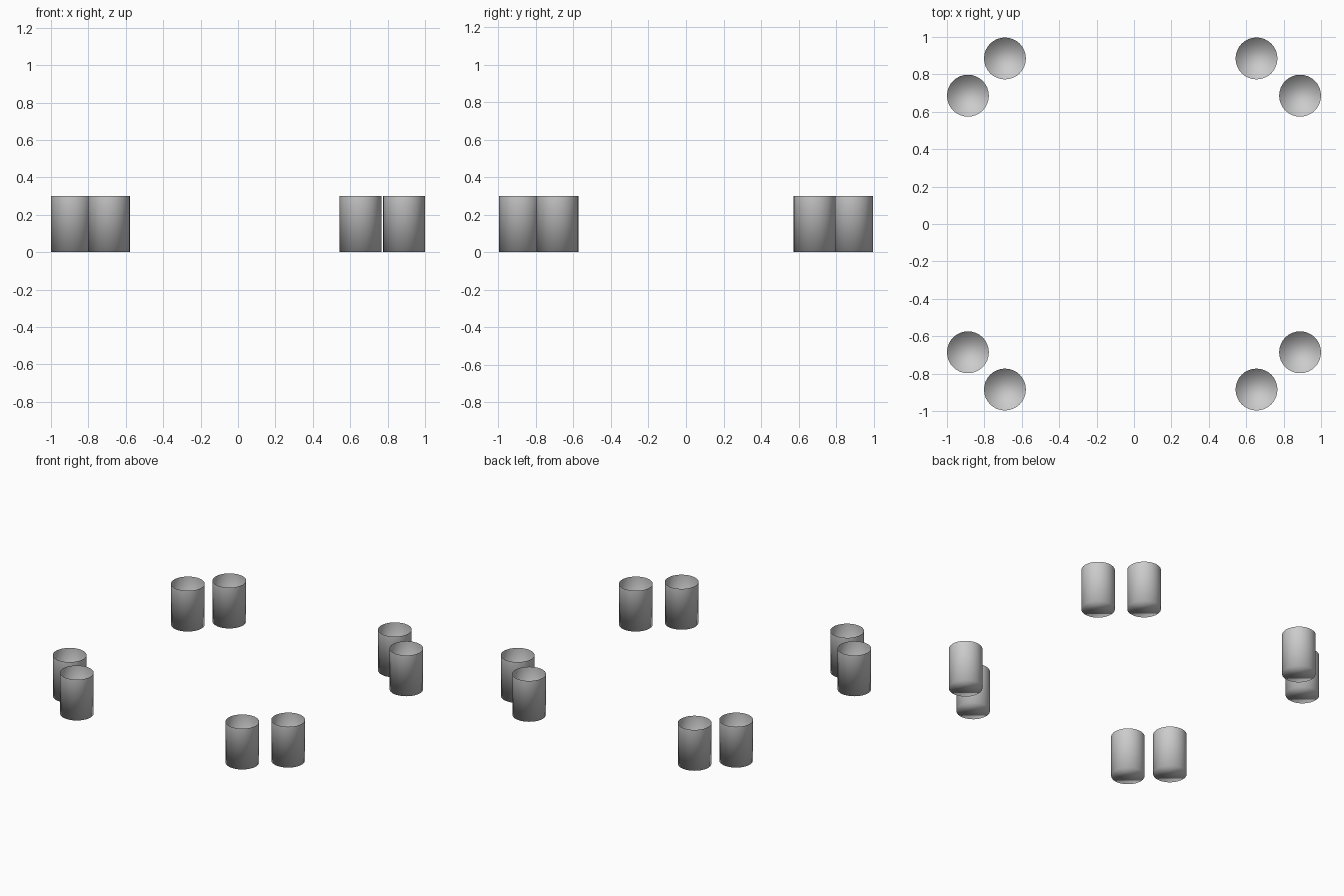
import bpy, bmesh

if "Cube" in bpy.data.objects:
    bpy.data.objects.remove(bpy.data.objects["Cube"])

RADIUS, HEIGHT, SIDES = 0.112, 0.30, 32


def make_cup(name, x, y):
    # Thin open-topped cup: floor disc extruded up into a wall
    bm = bmesh.new()
    bmesh.ops.create_circle(bm, cap_ends=True, radius=RADIUS, segments=SIDES)
    wall = bmesh.ops.extrude_edge_only(bm, edges=bm.edges[:])
    rim = [v for v in wall["geom"] if isinstance(v, bmesh.types.BMVert)]
    bmesh.ops.translate(bm, verts=rim, vec=(0, 0, HEIGHT))
    bmesh.ops.recalc_face_normals(bm, faces=bm.faces[:])
    # Floor must face downwards so the outside is the front side
    bm.faces.ensure_lookup_table()
    floor = max(bm.faces, key=lambda f: len(f.verts))
    if floor.normal.z > 0:
        bmesh.ops.reverse_faces(bm, faces=bm.faces[:])
    for f in bm.faces:
        f.smooth = True
    mesh = bpy.data.meshes.new(name)
    bm.to_mesh(mesh)
    bm.free()
    obj = bpy.data.objects.new(name, mesh)
    obj.location = (x, y, 0)
    bpy.context.collection.objects.link(obj)


# A pair of cups at each corner, the right-hand inner ones set slightly closer in
for sy, row in ((-1, "front"), (1, "back")):
    for sx, side, inner_x in ((-1, "left", 0.69), (1, "right", 0.655)):
        make_cup(f"{row}_{side}_outer_cup", sx * 0.888, sy * 0.686)
        make_cup(f"{row}_{side}_inner_cup", sx * inner_x, sy * 0.885)
